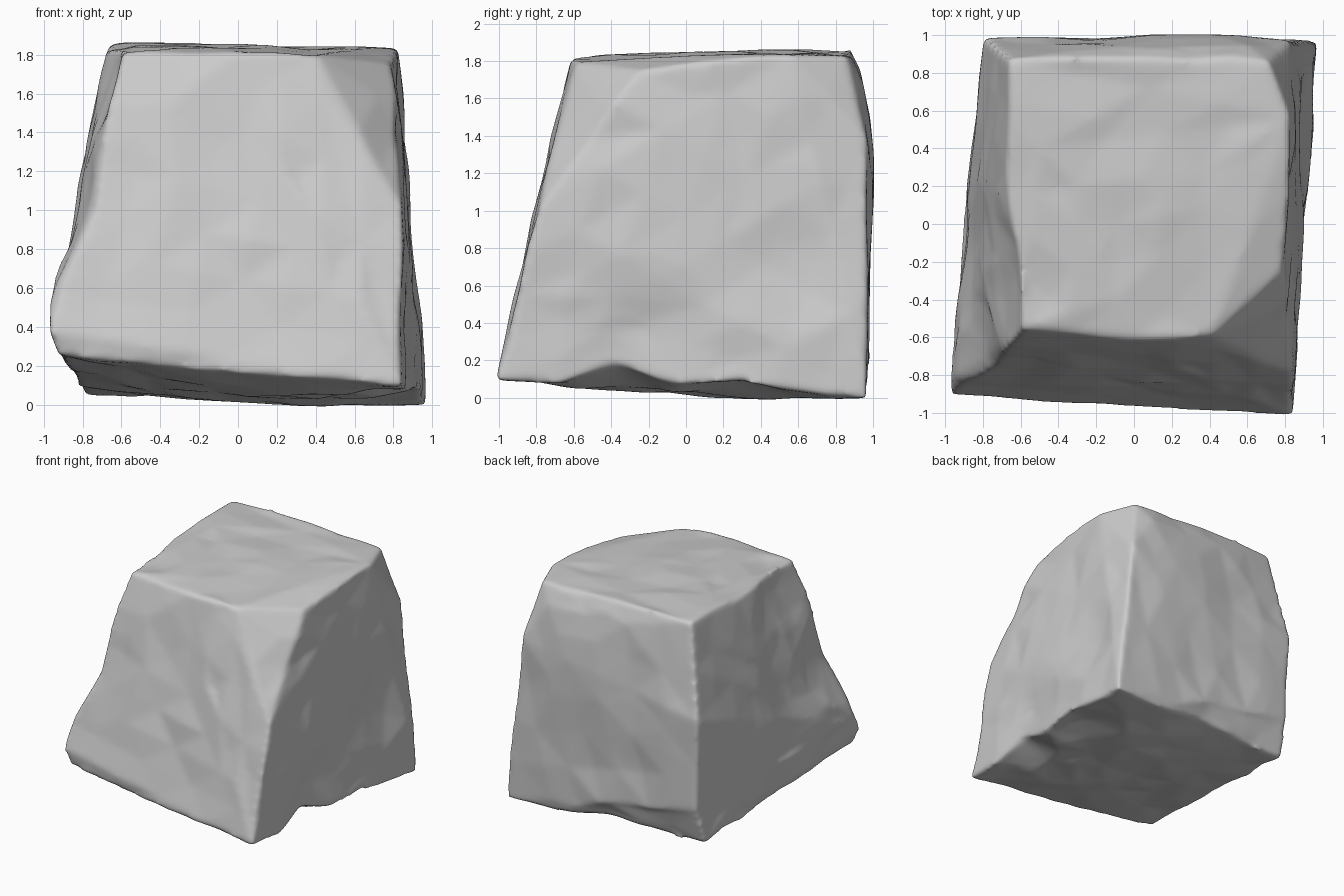
import bpy, bmesh, random
from mathutils import Vector

cube = bpy.data.objects.get("Cube")
if cube:
    bpy.data.objects.remove(cube, do_unlink=True)

# Corners of the boulder, grouped by region
TOP = [(-.67, .88, 1.86), (.72, .87, 1.84), (.83, .56, 1.84), (.8, -.25, 1.76),
       (.41, -.6, 1.81), (0, -.62, 1.82), (-.6, -.55, 1.81), (-.67, .3, 1.83),
       (-.5, .4, 1.86), (-.1, 0, 1.85), (-.1, -.4, 1.84)]
MIDDLE = [(.85, -.79, 1.02), (.44, -.67, 1.6), (-.73, -.72, 1.25), (-.8, .5, 1.25),
          (-.79, .98, 1.1), (.4, 1.0, 1.3), (.83, .97, 1.35), (.86, .3, 1.1),
          (.1, -.79, 1.05), (-.1, .95, 1.72), (.6, .95, 1.68)]
BASE = [(-.97, -.82, .5), (-.97, -.9, .38), (-.92, -.88, .26), (-.5, -.94, .2),
        (.1, -.97, .15), (.84, -1.02, .09), (.92, .93, .5), (.98, .97, -.01),
        (.3, .97, .1), (-.78, .98, .35), (-.79, .87, .05), (-.88, .2, .45),
        (-.8, .1, .14), (-.4, .3, .04), (.3, .3, 0), (.2, -.5, .04)]

# Chipped hollows: centre, radius, inward push
CHIPS = [((.9, -.25, .35), .42, (-.05, 0, .01)),
         ((.9, -.36, .1), .32, (-.02, 0, .12)),
         ((.9, .3, .05), .45, (0, 0, .07)),
         ((.88, .6, .8), .45, (-.04, 0, 0)),
         ((-.8, -.75, 1), .4, (.06, .02, 0)),
         ((-.86, -.2, 1), .45, (.04, 0, 0)),
         ((-.64, -.3, 1.7), .35, (.04, 0, 0)),
         ((-.1, .97, .6), .5, (0, -.02, 0)),
         ((0, .96, .05), .4, (0, 0, .04))]


def make_block(name, points):
    """Stone block wrapped around its corners, split into uneven facets."""
    bm = bmesh.new()
    for point in points:
        bm.verts.new(point)
    hull = bmesh.ops.convex_hull(bm, input=bm.verts)
    inside = [g for g in hull["geom_interior"] if isinstance(g, bmesh.types.BMVert)]
    bmesh.ops.delete(bm, geom=inside, context="VERTS")
    corners = set(bm.verts)
    for longest in (.7, .5, .4):
        edges = [e for e in bm.edges if e.calc_length() > longest]
        bmesh.ops.subdivide_edges(bm, edges=edges, cuts=1)
        bmesh.ops.triangulate(bm, faces=bm.faces)
    bmesh.ops.recalc_face_normals(bm, faces=bm.faces)
    bm.normal_update()
    random.seed(4)
    for vert in bm.verts:
        if vert not in corners:
            vert.co += vert.normal * random.uniform(-.02, .01)
    mesh = bpy.data.meshes.new(name)
    bm.to_mesh(mesh)
    bm.free()
    obj = bpy.data.objects.new(name, mesh)
    bpy.context.collection.objects.link(obj)
    return obj


def apply_modifier(obj, kind, **settings):
    modifier = obj.modifiers.new(kind.title(), kind)
    for key, value in settings.items():
        setattr(modifier, key, value)
    bpy.ops.object.modifier_apply(modifier=modifier.name)


def carve(mesh):
    """Push the surface in around each chip."""
    for vert in mesh.vertices:
        start = vert.co.copy()
        for centre, radius, push in CHIPS:
            fade = max(0, 1 - (start - Vector(centre)).length / radius)
            vert.co += Vector(push) * fade


# Boulder: dense skin over the block, carved, then softened edges
boulder = make_block("boulder", TOP + MIDDLE + BASE)
bpy.ops.object.select_all(action="DESELECT")
bpy.context.view_layer.objects.active = boulder
boulder.select_set(True)
apply_modifier(boulder, "REMESH", mode="VOXEL", voxel_size=.02)
carve(boulder.data)
apply_modifier(boulder, "SMOOTH", factor=.5, iterations=9)
bpy.ops.object.shade_smooth()

# Stone colour
stone = bpy.data.materials.new("grey stone")
stone.use_nodes = True
colour = (.6, .6, .6, 1)
stone.diffuse_color = colour
stone.node_tree.nodes["Principled BSDF"].inputs["Base Color"].default_value = colour
boulder.data.materials.append(stone)
